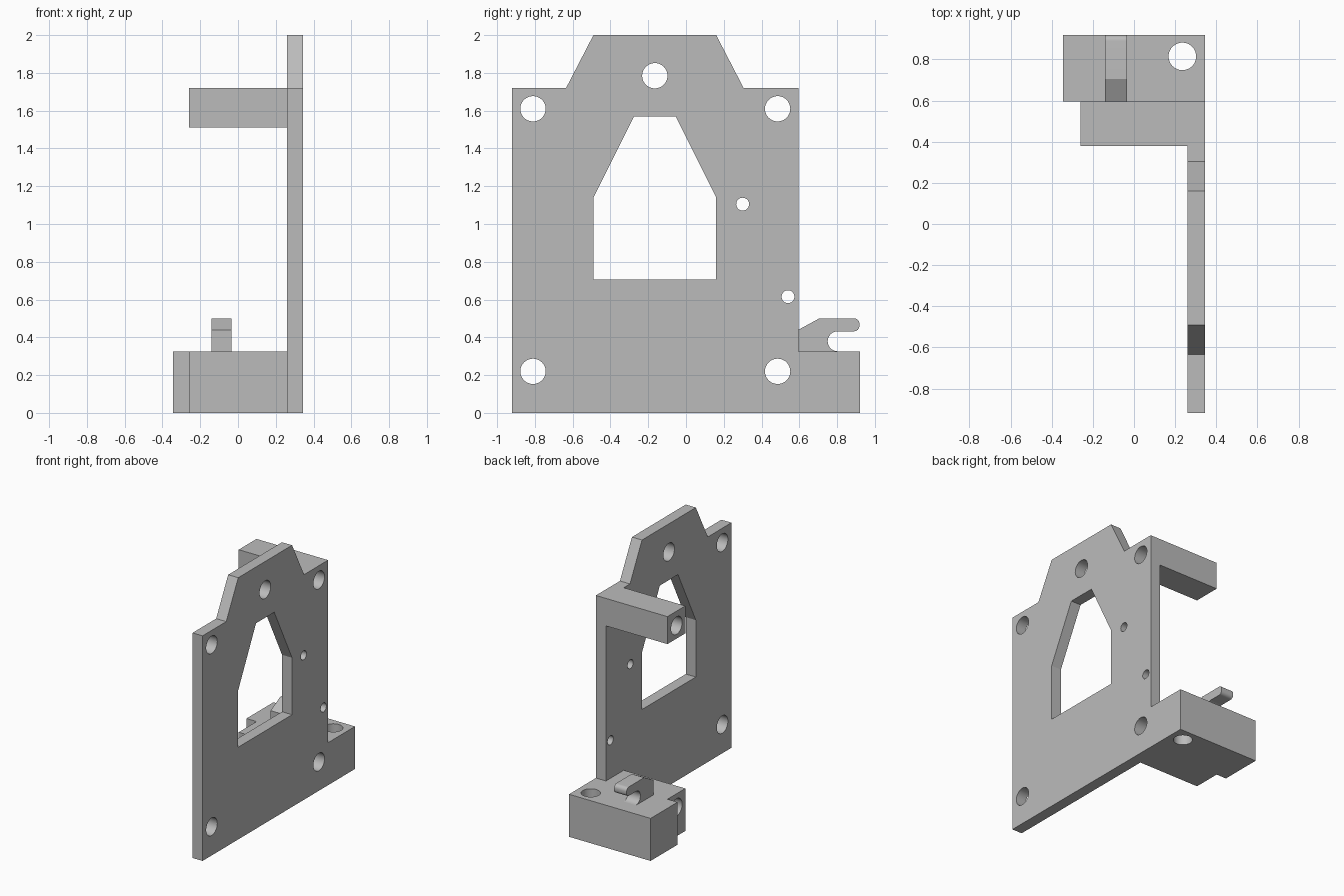
import bpy, bmesh, math
from mathutils import Matrix

cube = bpy.data.objects.get("Cube")
if cube:
    bpy.data.objects.remove(cube, do_unlink=True)

grey = bpy.data.materials.new("light grey plastic")
grey.use_nodes = True
grey.diffuse_color = (0.5, 0.5, 0.5, 1)
grey.node_tree.nodes["Principled BSDF"].inputs["Base Color"].default_value = (0.5, 0.5, 0.5, 1)


def prism(name, outline, axis, lo, hi):
    """Extrude an outline along x (points are y, z) or along z (points are x, y)."""
    bm = bmesh.new()
    place = (lambda p: (lo, *p)) if axis == "x" else (lambda p: (*p, lo))
    face = bm.faces.new([bm.verts.new(place(p)) for p in outline])
    moved = bmesh.ops.extrude_face_region(bm, geom=[face])["geom"]
    step = (hi - lo, 0, 0) if axis == "x" else (0, 0, hi - lo)
    bmesh.ops.translate(bm, vec=step, verts=[v for v in moved if isinstance(v, bmesh.types.BMVert)])
    bmesh.ops.recalc_face_normals(bm, faces=bm.faces)
    mesh = bpy.data.meshes.new(name)
    bm.to_mesh(mesh)
    bm.free()
    mesh.materials.append(grey)
    obj = bpy.data.objects.new(name, mesh)
    bpy.context.collection.objects.link(obj)
    return obj


def arc(cx, cy, r, start, end, n):
    angles = [math.radians(start + (end - start) * i / n) for i in range(n + 1)]
    return [(cx + r * math.cos(a), cy + r * math.sin(a)) for a in angles]


def combine(target, tool, operation):
    """Apply a boolean and discard the tool object."""
    mod = target.modifiers.new("boolean", "BOOLEAN")
    mod.operation, mod.object, mod.solver = operation, tool, "EXACT"
    bpy.ops.object.select_all(action="DESELECT")
    bpy.context.view_layer.objects.active = target
    target.select_set(True)
    bpy.ops.object.modifier_apply(modifier=mod.name)
    bpy.data.objects.remove(tool, do_unlink=True)


def hole(cx, cy, r, axis="x"):
    outline = arc(cx, cy, r, 0, 360, 48)[:-1]
    combine(body, prism("hole_cutter", outline, axis, -1, 3), "DIFFERENCE")


# Upright plate with its raised top and rear tail
body = prism("mounting_bracket", [
    (-0.92, 0), (0.92, 0), (0.92, 0.325), (0.595, 0.325), (0.595, 1.72), (0.305, 1.72),
    (0.16, 2), (-0.49, 2), (-0.635, 1.72), (-0.92, 1.72)], "x", 0.26, 0.345)

# Stepped foot block and upper arm, overlapping into the plate
foot = prism("foot", [
    (0.3, 0.38), (0.3, 0.92), (-0.345, 0.92), (-0.345, 0.595), (-0.26, 0.595), (-0.26, 0.38)],
    "z", 0, 0.325)
arm = prism("upper_arm", [(0.38, 1.51), (0.595, 1.51), (0.595, 1.72), (0.38, 1.72)],
            "x", -0.26, 0.3)
for part in (foot, arm):
    combine(body, part, "UNION")

# Tapered window
window = [(-0.49, 0.705), (0.16, 0.705), (0.16, 1.14), (-0.055, 1.57), (-0.275, 1.57), (-0.49, 1.14)]
combine(body, prism("window_cutter", window, "x", 0.1, 0.6), "DIFFERENCE")

# Large corner holes, top hole, two small holes and the foot's vertical hole
for y in (-0.81, 0.485):
    for z in (0.22, 1.61):
        hole(y, z, 0.067)
hole(-0.165, 1.785, 0.067)
hole(0.3, 1.105, 0.034)
hole(0.54, 0.615, 0.034)
hole(0.235, 0.815, 0.067, "z")

# Cable hook with a round notch under its rounded tip
hook = prism("hook", [(0.595, 0.325), (0.595, 0.44), (0.705, 0.5)]
             + arc(0.89, 0.472, 0.028, 90, 0, 6) + arc(0.89, 0.46, 0.028, 0, -90, 6)
             + arc(0.803, 0.379, 0.053, 90, 270, 16), "x", -0.14, -0.035)

# Smooth hole walls and curves, sharp corners elsewhere
bpy.ops.object.select_all(action="DESELECT")
for obj in (body, hook):
    obj.select_set(True)
bpy.context.view_layer.objects.active = body
bpy.ops.object.shade_smooth_by_angle(angle=math.radians(25))
